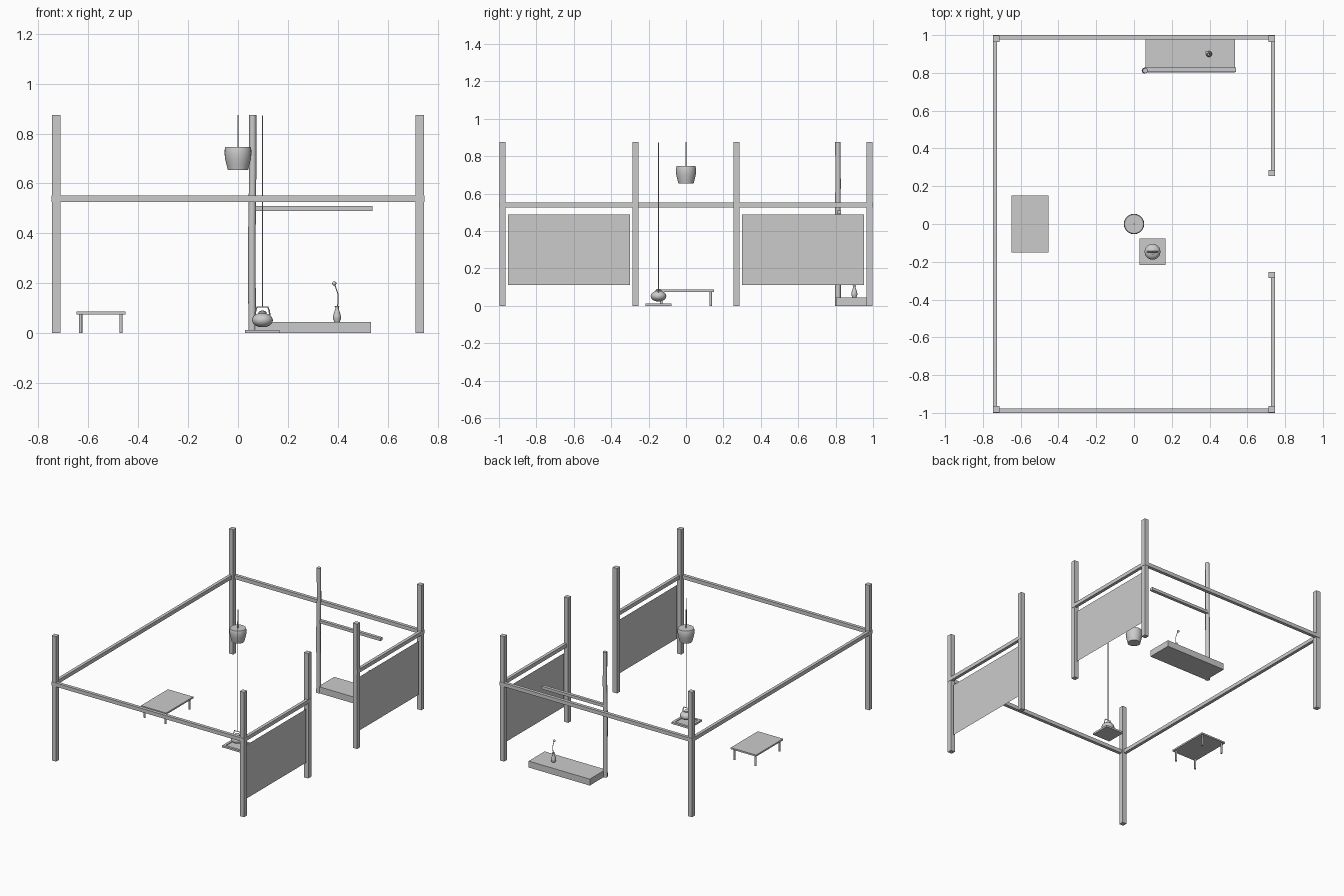
import bpy, math

if "Cube" in bpy.data.objects:
    bpy.data.objects.remove(bpy.data.objects["Cube"])


def box(name, x, y, z):
    """Box from (min, max) pairs."""
    lo, hi = zip(x, y, z)
    v = [(a, b, c) for c in z for b in y for a in x]
    f = [(0, 2, 3, 1), (4, 5, 7, 6), (0, 1, 5, 4), (2, 6, 7, 3), (0, 4, 6, 2), (1, 3, 7, 5)]
    return mesh(name, v, f)


def mesh(name, v, f):
    me = bpy.data.meshes.new(name)
    me.from_pydata(v, [], f)
    ob = bpy.data.objects.new(name, me)
    bpy.context.collection.objects.link(ob)
    return ob


def smooth(ob):
    bpy.ops.object.select_all(action='DESELECT')
    ob.select_set(True)
    bpy.context.view_layer.objects.active = ob
    bpy.ops.object.shade_smooth_by_angle(angle=math.radians(40))
    return ob


def lathe(name, x, y, profile, n=24):
    """Revolve (radius, z) points, bottom to top, with closed ends."""
    v = [(x + r * math.cos(2 * math.pi * i / n), y + r * math.sin(2 * math.pi * i / n), z)
         for r, z in profile for i in range(n)]
    f = [(k * n + i, k * n + (i + 1) % n, (k + 1) * n + (i + 1) % n, (k + 1) * n + i)
         for k in range(len(profile) - 1) for i in range(n)]
    f += [tuple(reversed(range(n))), tuple(range(len(v) - n, len(v)))]
    return smooth(mesh(name, v, f))


def tube(name, pts, r, res=2, radii=None):
    cu = bpy.data.curves.new(name, 'CURVE')
    cu.dimensions = '3D'
    cu.bevel_depth, cu.bevel_resolution, cu.use_fill_caps = r, res, True
    sp = cu.splines.new('POLY')
    sp.points.add(len(pts) - 1)
    for i, p in enumerate(pts):
        sp.points[i].co = (*p, 1)
        if radii:
            sp.points[i].radius = radii[i]
    ob = bpy.data.objects.new(name, cu)
    bpy.context.collection.objects.link(ob)
    return ob


# main posts
PX, PY, H, S = 0.729, 0.981, 0.875, 0.0165
spots = [(a * PX, b * PY) for a in (-1, 1) for b in (-1, 1)] + [(PX, -0.27), (PX, 0.27)]
for x, y in spots:
    box("post", (x - S, x + S), (y - S, y + S), (0, H))

# rails around the room
RZ = (0.526, 0.552)
for name, y in (("front_rail", (-1, -0.977)), ("back_rail", (0.977, 1))):
    box(name, (-0.747, 0.747), y, RZ)
box("left_rail", (-0.747, -0.725), (-0.995, 0.995), RZ)

# right side: rails and wall panels either side of the doorway
for s in (-1, 1):
    box("right_rail", (0.725, 0.747), sorted((s * 0.255, s * 0.995)), RZ)
    a, b = sorted((s * 0.299, s * 0.951))
    mesh("wall_panel", [(0.735, a, 0.112), (0.735, b, 0.112), (0.735, b, 0.488), (0.735, a, 0.488)],
         [(0, 1, 2, 3)])

# low table
box("table_top", (-0.648, -0.452), (-0.15, 0.15), (0.075, 0.086))
for x in (-0.631, -0.469):
    for y in (-0.132, 0.132):
        lathe("table_leg", x, y, [(0.0065, 0), (0.0065, 0.075)], 12)

# hanging lantern
lathe("lantern", 0, 0, [(0.041, 0.655), (0.046, 0.675), (0.052, 0.70), (0.054, 0.72),
                        (0.053, 0.738), (0.050, 0.747)])
tube("lantern_cord", [(0, 0, 0.745), (0, 0, H)], 0.002)

# hearth with raised rim
KX, KY = 0.098, -0.147
box("hearth_base", (KX - 0.055, KX + 0.055), (KY - 0.055, KY + 0.055), (0, 0.008))
for s in (-1, 1):
    box("hearth_rim", (KX - 0.069, KX + 0.069), sorted((KY + s * 0.052, KY + s * 0.069)), (0, 0.013))
    box("hearth_rim", sorted((KX + s * 0.052, KX + s * 0.069)), (KY - 0.052, KY + 0.052), (0, 0.013))

# kettle, lid, handle and hanging cord
body = [(0.042 * math.cos(math.radians(a)), 0.052 + 0.029 * math.sin(math.radians(a)))
        for a in range(-75, 76, 15)]
lathe("kettle", KX, KY, body)
lathe("kettle_lid", KX, KY, [(0.016, 0.078), (0.016, 0.084), (0.012, 0.088), (0.004, 0.090)])
tube("kettle_handle", [(KX + x, KY, z) for x, z in ((-0.03, 0.07), (-0.027, 0.09), (-0.022, 0.104),
     (0.022, 0.104), (0.027, 0.09), (0.03, 0.07))], 0.0028)
tube("kettle_cord", [(KX, KY, 0.104), (KX, KY, 0.872)], 0.002)

# alcove platform, lintel and natural-wood post
box("alcove_platform", (0.06, 0.534), (0.803, 0.98), (0, 0.045))
box("alcove_lintel", (0.06, 0.539), (0.806, 0.828), (0.49, 0.51))
tube("alcove_post", [(0.057, 0.812, 0), (0.056, 0.813, 0.2), (0.056, 0.811, 0.42),
     (0.059, 0.813, 0.65), (0.059, 0.812, H)], 0.015, 2, [1.05, 1, 1, 0.97, 0.95])

# vase with a flower on a bent stem
VX, VY = 0.397, 0.90
lathe("vase", VX, VY, [(0.011, 0.045), (0.016, 0.058), (0.016, 0.068), (0.011, 0.085),
                       (0.007, 0.097), (0.007, 0.103), (0.010, 0.109)], 16)
tube("flower_stem", [(VX, VY, 0.09), (0.402, VY, 0.13), (0.401, 0.902, 0.155), (0.393, 0.905, 0.18),
                     (0.386, 0.907, 0.198)], 0.002)
lathe("flower", 0.386, 0.907, [(0.0085 * math.cos(math.radians(a)), 0.199 + 0.0085 * math.sin(math.radians(a)))
                               for a in range(-80, 81, 20)], 12)
